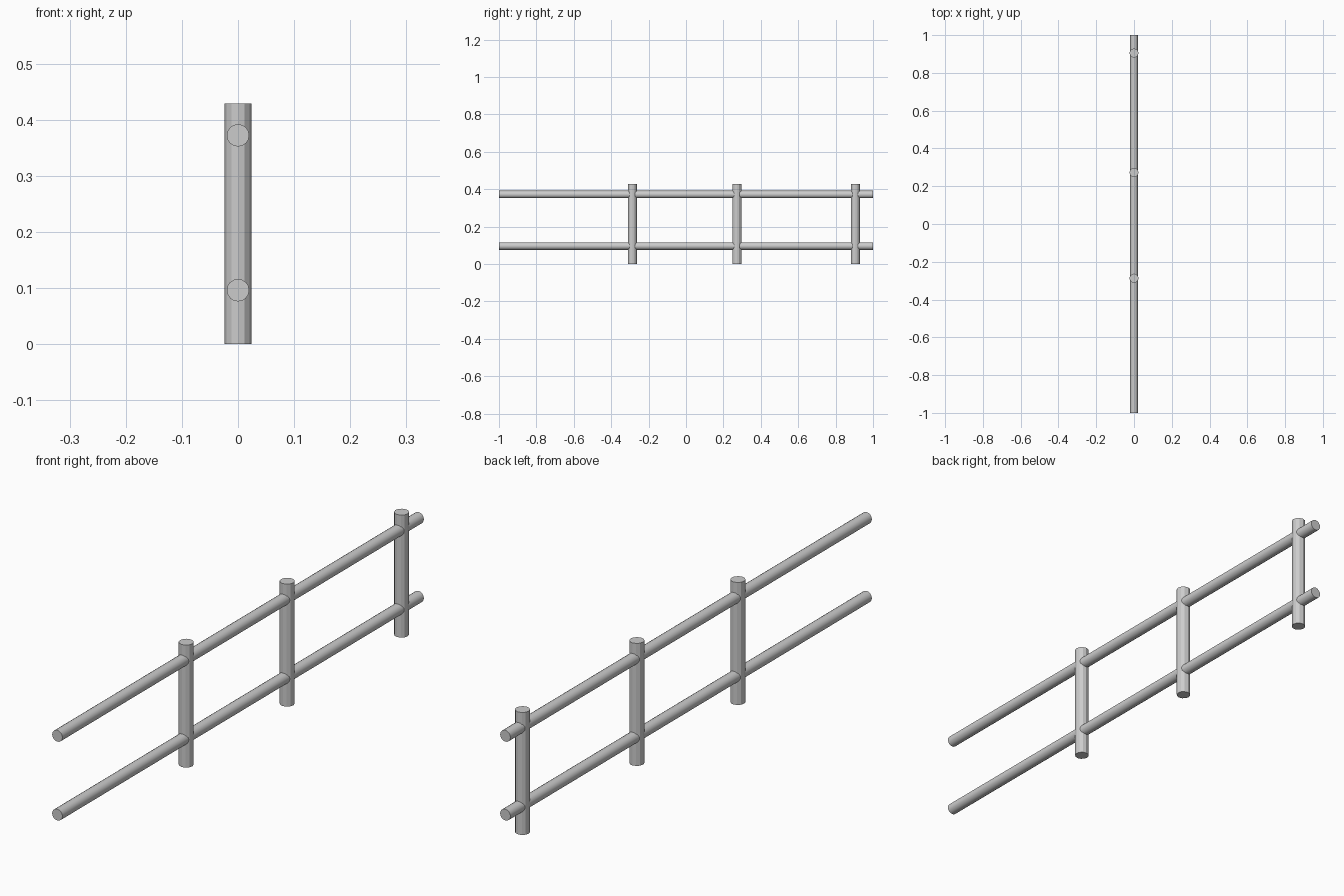
import bpy
import math

if "Cube" in bpy.data.objects:
    bpy.data.objects.remove(bpy.data.objects["Cube"])


def cylinder(name, radius, length, sides, location, rotation=(0, 0, 0)):
    bpy.ops.mesh.primitive_cylinder_add(vertices=sides, radius=radius, depth=length,
                                        location=location, rotation=rotation)
    obj = bpy.context.object
    obj.name = name
    return obj


# Unevenly spaced upright posts
POST_HEIGHT = 0.429
for i, y in enumerate((-0.287, 0.272, 0.905)):
    cylinder(f"post_{i + 1}", 0.024, POST_HEIGHT, 12, (0, y, POST_HEIGHT / 2))

# Two horizontal rails running through the posts
for name, z in (("lower_rail", 0.096), ("upper_rail", 0.372)):
    cylinder(name, 0.02, 2.0, 16, (0, 0, z), (math.pi / 2, 0, 0))
    bpy.ops.object.shade_smooth_by_angle(angle=math.radians(30))
